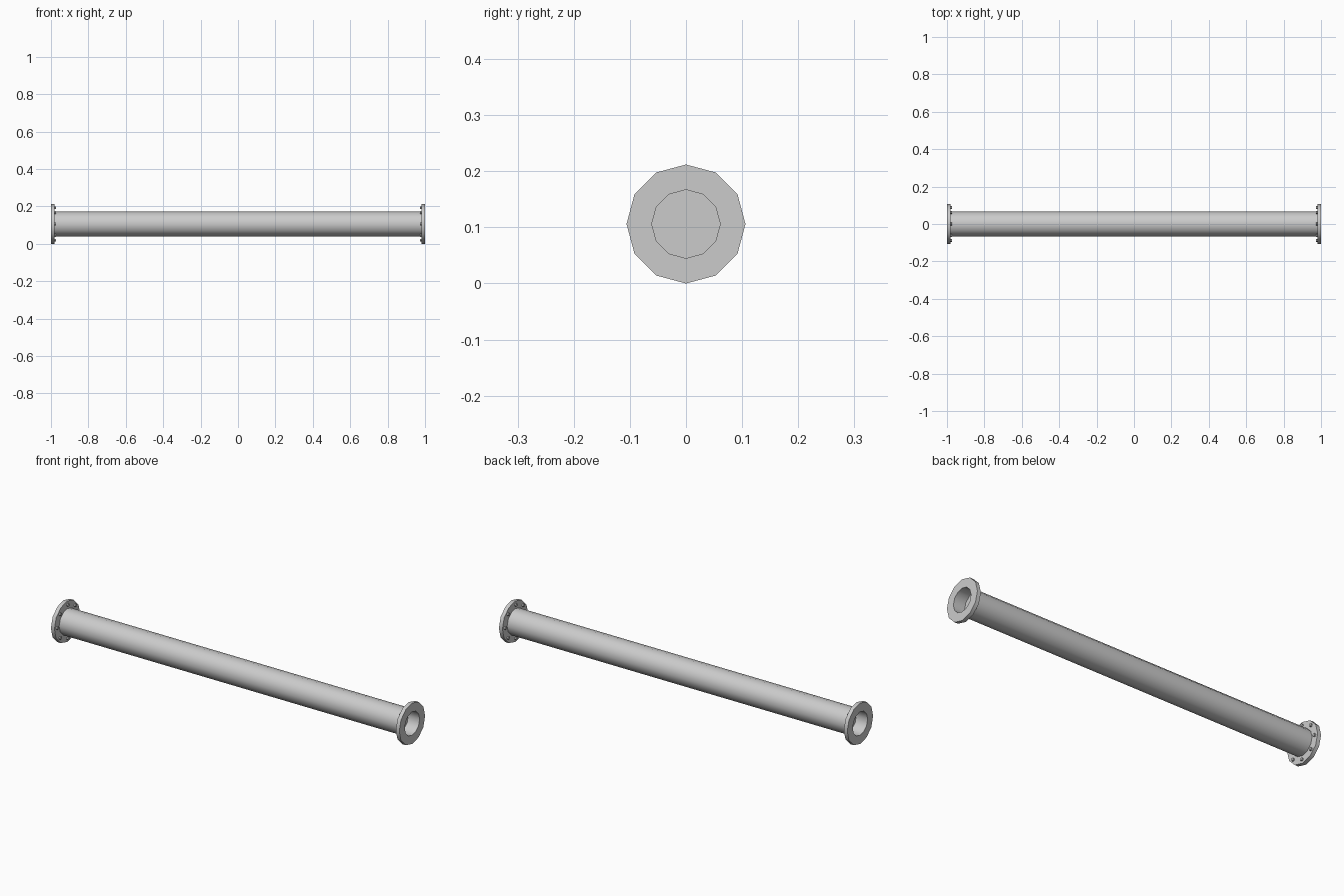
import bpy, bmesh, math
from mathutils import Matrix, Vector

cube = bpy.data.objects.get("Cube")
if cube:
    bpy.data.objects.remove(cube, do_unlink=True)

steel = bpy.data.materials.new("grey_steel")
steel.use_nodes = True
GREY = (0.6, 0.6, 0.6, 1)
steel.diffuse_color = GREY
steel.node_tree.nodes["Principled BSDF"].inputs["Base Color"].default_value = GREY

AXIS_Z = 0.106
SIDES = 12
BOLTS = 8


def add_object(name, bm, smooth_angle):
    bmesh.ops.recalc_face_normals(bm, faces=bm.faces)
    mesh = bpy.data.meshes.new(name)
    bm.to_mesh(mesh)
    bm.free()
    mesh.materials.append(steel)
    obj = bpy.data.objects.new(name, mesh)
    bpy.context.collection.objects.link(obj)
    bpy.ops.object.select_all(action="DESELECT")
    obj.select_set(True)
    bpy.context.view_layer.objects.active = obj
    bpy.ops.object.shade_smooth_by_angle(angle=math.radians(smooth_angle))
    return obj


def lathe(name, profile, smooth_angle, cap_end=False):
    """Spin (x, radius) points around the pipe axis."""
    bm = bmesh.new()
    rings = []
    for x, r in profile:
        ring = []
        for i in range(SIDES):
            a = math.tau * i / SIDES
            ring.append(bm.verts.new((x, r * math.sin(a), AXIS_Z + r * math.cos(a))))
        rings.append(ring)
    for a, b in zip(rings, rings[1:]):
        for i in range(SIDES):
            j = (i + 1) % SIDES
            bm.faces.new((a[i], a[j], b[j], b[i]))
    if cap_end:
        bm.faces.new(rings[-1])
    return add_object(name, bm, smooth_angle)


# Long pipe body
lathe("pipe", [(-0.98, 0.067), (0.98, 0.067)], 40)

for side, s in (("left", 1), ("right", -1)):
    # Flange with a blind bore
    lathe(side + "_flange",
          [(s * 0.98, 0.066), (s * 0.98, 0.106), (s, 0.106),
           (s, 0.061), (s * 0.935, 0.061)], 40, cap_end=True)

    # Ring of bolt heads on the inner face of the flange
    bm = bmesh.new()
    for i in range(BOLTS):
        a = math.tau * i / BOLTS
        centre = Vector((s * 0.977, 0.087 * math.sin(a), AXIS_Z + 0.087 * math.cos(a)))
        bmesh.ops.create_cone(
            bm, cap_ends=True, segments=6, radius1=0.008, radius2=0.008, depth=0.01,
            matrix=Matrix.Translation(centre) @ Matrix.Rotation(math.pi / 2, 4, "Y"))
    add_object(side + "_bolts", bm, 30)
